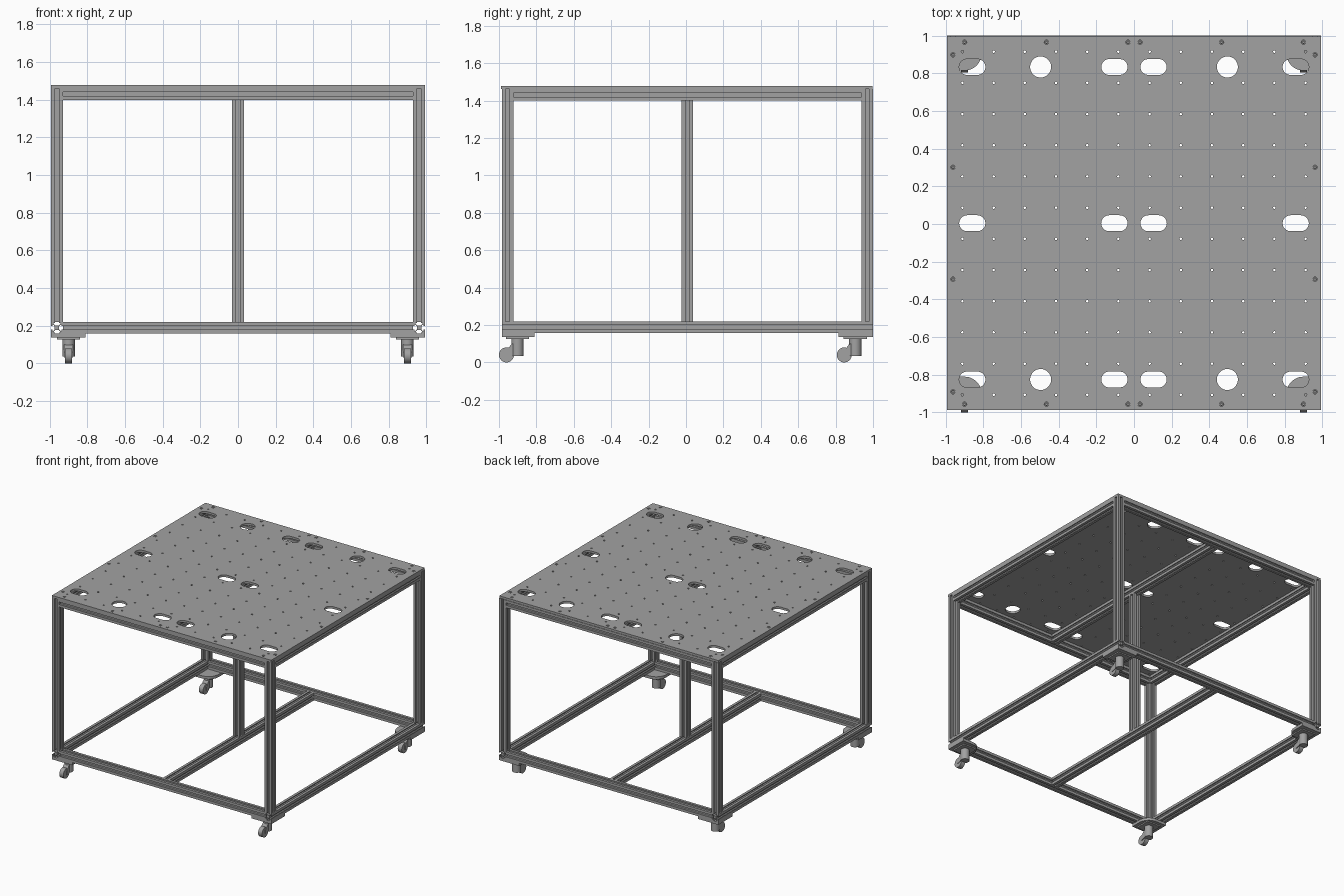
import bpy, bmesh
from math import pi, cos, sin, radians
from mathutils import Matrix, Vector

if "Cube" in bpy.data.objects:
    bpy.data.objects.remove(bpy.data.objects["Cube"])

CY = 0.0075          # frame centre in y (front wheels overhang slightly)
TY = 0.004           # table top centre in y
HALF = 0.9925        # half size of the table
H = 0.031            # half width of the slotted beams
AX = HALF - H        # beam centre lines
IN = HALF - 2 * H    # inside faces of the outer beams
Z0, Z1 = 0.158, 1.461  # underside of bottom frame, upper side of top frame

ROT = {'Z': Matrix.Identity(3),
       'X': Matrix(((0, 0, 1), (1, 0, 0), (0, 1, 0))),
       'Y': Matrix.Rotation(radians(90), 3, 'X')}

dark = bpy.data.materials.new("dark_grey")
dark.diffuse_color = (0.36, 0.36, 0.36, 1)
dark.use_nodes = True
dark.node_tree.nodes["Principled BSDF"].inputs["Base Color"].default_value = dark.diffuse_color


def extrude(name, loops, length, centre, axis='Z', smooth=False):
    """Fill 2D loops (inner ones become holes) and extrude along an axis."""
    cu = bpy.data.curves.new(name + "_outline", 'CURVE')
    cu.dimensions, cu.fill_mode, cu.extrude = '2D', 'BOTH', length / 2
    for pts in loops:
        sp = cu.splines.new('POLY')
        sp.points.add(len(pts) - 1)
        for p, (x, y) in zip(sp.points, pts):
            p.co = (x, y, 0, 1)
        sp.use_cyclic_u = True
    tmp = bpy.data.objects.new(name + "_tmp", cu)
    bpy.context.collection.objects.link(tmp)
    dg = bpy.context.evaluated_depsgraph_get()
    me = bpy.data.meshes.new_from_object(tmp.evaluated_get(dg))
    bpy.data.objects.remove(tmp)
    bm = bmesh.new()
    bm.from_mesh(me)
    bmesh.ops.remove_doubles(bm, verts=bm.verts, dist=1e-5)
    bmesh.ops.transform(bm, verts=bm.verts,
                        matrix=Matrix.Translation(centre) @ ROT[axis].to_4x4())
    bmesh.ops.recalc_face_normals(bm, faces=bm.faces)
    for f in bm.faces:
        f.smooth = False
    bm.to_mesh(me)
    bm.free()
    me.name = name
    me.materials.clear()
    me.materials.append(dark)
    ob = bpy.data.objects.new(name, me)
    bpy.context.collection.objects.link(ob)
    if smooth:
        bpy.ops.object.select_all(action='DESELECT')
        ob.select_set(True)
        bpy.context.view_layer.objects.active = ob
        bpy.ops.object.shade_smooth_by_angle(angle=radians(30))
    return ob


def circle(x, y, r, n=24):
    return [(x + r * cos(2 * pi * i / n), y + r * sin(2 * pi * i / n)) for i in range(n)]


def stadium(x, y, w, h, n=10):
    r, d = h / 2, (w - h) / 2
    right = [(x + d + r * cos(a), y + r * sin(a))
             for a in (-pi / 2 + pi * i / n for i in range(n + 1))]
    return right + [(2 * x - px, 2 * y - py) for px, py in right]


# Slotted beam cross-section: one corner-to-slot side repeated four times
side = [(H, -H), (H, -0.010), (0.025, -0.010), (0.025, -0.018), (0.020, -0.018), (0.012, -0.010),
        (0.012, 0.010), (0.020, 0.018), (0.025, 0.018), (0.025, 0.010), (H, 0.010)]
section = []
for k in range(4):
    c, s = (1, 0, -1, 0)[k], (0, 1, 0, -1)[k]
    section += [(c * x - s * y, s * x + c * y) for x, y in side]


def beam(name, axis, length, x, y, z):
    extrude(name, [section], length, Vector((x, y + CY, z)), axis)


# Bottom and top frames, legs
LOW, HIGH = Z0 + H, Z1 - H
LEG0 = Z0 + 2 * H
for s, n in ((-1, "left"), (1, "right")):
    beam(f"bottom_{n}_beam", 'Y', 2 * HALF, s * AX, 0, LOW)
    beam(f"top_{n}_beam", 'Y', 2 * IN, s * AX, 0, HIGH)
    for t, m in ((-1, "front"), (1, "back")):
        beam(f"{m}_{n}_leg", 'Z', Z1 - LEG0, s * AX, t * AX, (Z1 + LEG0) / 2)
for t, m in ((-1, "front"), (1, "back")):
    beam(f"bottom_{m}_beam", 'X', 2 * IN, 0, t * AX, LOW)
    beam(f"top_{m}_beam", 'X', 2 * IN, 0, t * AX, HIGH)
beam("bottom_middle_beam", 'Y', 2 * IN, 0, 0, LOW)
beam("top_middle_beam", 'Y', 2 * IN, 0, 0, HIGH)
beam("centre_post", 'Z', Z1 - Z0 - 4 * H, 0, 0, (Z1 + Z0) / 2)

# Table top: cable slots, round openings, hole grid and screw holes
loops = [[(-HALF, -HALF), (HALF, -HALF), (HALF, HALF), (-HALF, HALF)]]
for y in (-0.83, 0, 0.83):
    loops += [stadium(x, y, 0.14, 0.085) for x in (-0.859, -0.104, 0.104, 0.859)]
    if y:
        loops += [circle(x, y, 0.056, 32) for x in (-0.496, 0.496)]
grid = [(i - 5.5) * 0.1657 for i in range(12)]
loops += [circle(x, y, 0.0068, 12) for x in grid for y in grid]
screws = [(s * x, t * AX) for x in (0.9, 0.465, 0.032) for s in (-1, 1) for t in (-1, 1)]
screws += [(s * AX, t * y) for y in (0.895, 0.298) for s in (-1, 1) for t in (-1, 1)]
loops += [circle(x, y, 0.012, 16) for x, y in screws]
extrude("table_top", loops, 0.018, Vector((0, TY, Z1 + 0.009)))
for x, y in screws:
    extrude("top_screw", [circle(0, 0, 0.0105, 16), circle(0, 0, 0.005, 6)], 0.03,
            Vector((x, y + TY, Z1)))

# Casters: corner plate, flange, swivel post, arm and wheel
R = 0.09
for s in (-1, 1):
    for t in (-1, 1):
        px, py = s * 0.9, (-0.901 if t < 0 else 0.905)
        ox, oy = s * HALF, CY + t * HALF
        arc = [(px + s * -R * cos(a), py - t * R * sin(a))
               for a in (pi / 2 * i / 12 for i in range(13))]
        plate = [(ox, oy), (arc[0][0], oy)] + arc + [(ox, arc[-1][1])]
        extrude("caster_corner_plate", [plate], 0.022, Vector((0, 0, Z0 - 0.011)))
        f = 0.062
        extrude("caster_flange", [[(-f, -f), (f, -f), (f, f), (-f, f)]], 0.010,
                Vector((px, py, Z0 - 0.027)))
        extrude("caster_swivel_post", [circle(0, 0, 0.033, 28)], 0.092,
                Vector((px, py, 0.081)), smooth=True)
        arm = [(-0.015, 0.04), (-0.015, 0.105), (-0.035, 0.095), (-0.06, 0.06), (-0.06, 0.03)]
        extrude("caster_arm", [arm], 0.046, Vector((px, py, 0)), 'X')
        extrude("caster_wheel", [circle(0, 0, 0.04, 32)], 0.036,
                Vector((px, py - 0.059, 0.04)), 'X', smooth=True)
